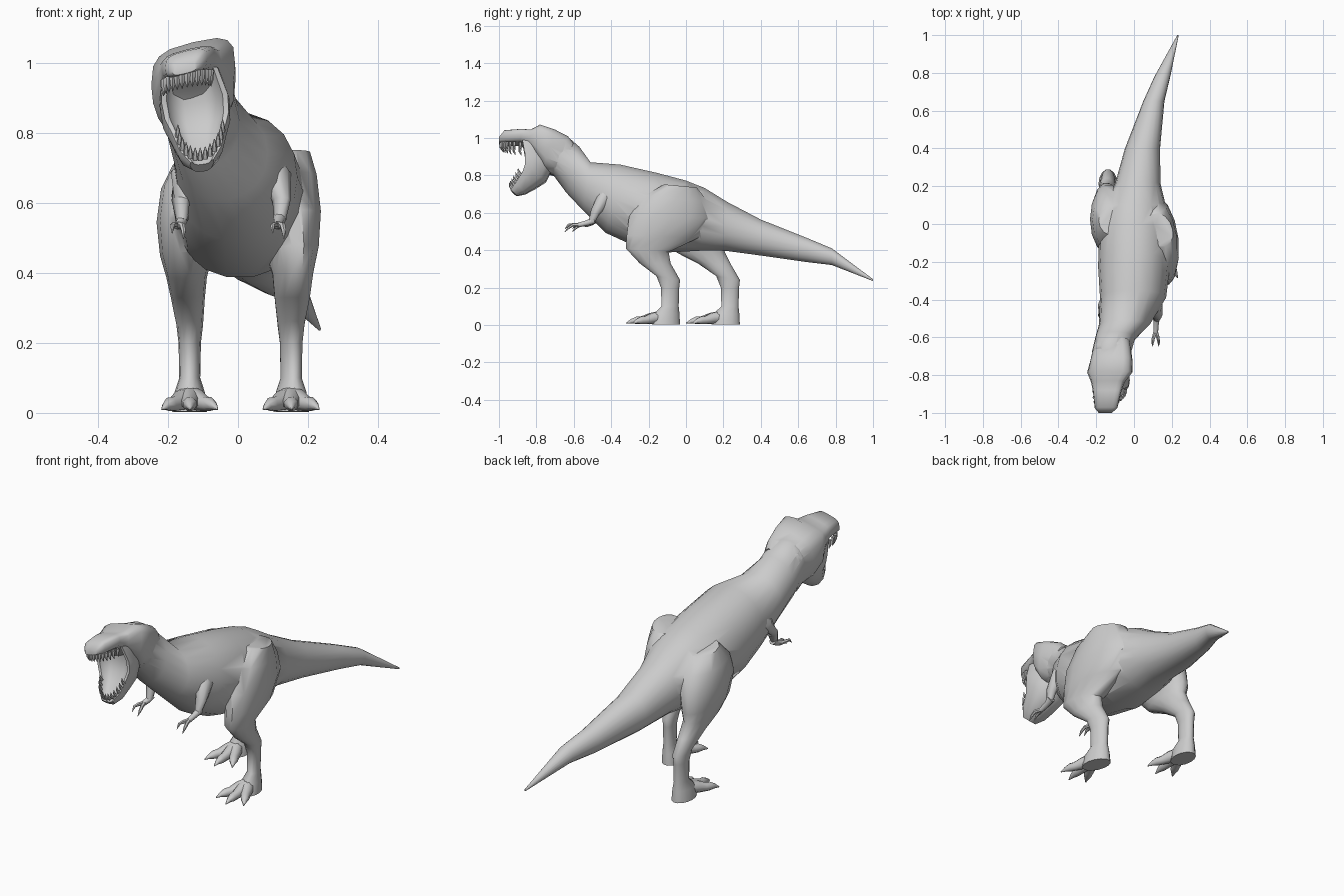
import bpy, bmesh
from math import sin, cos, pi, radians, copysign
from mathutils import Vector

if "Cube" in bpy.data.objects:
    bpy.data.objects.remove(bpy.data.objects["Cube"])


def skin(bm, rings):
    """Bridge a list of closed point rings and cap both ends."""
    rows = [[bm.verts.new(p) for p in r] for r in rings]
    n = len(rows[0])
    for a, b in zip(rows, rows[1:]):
        for i in range(n):
            j = (i + 1) % n
            bm.faces.new((a[i], a[j], b[j], b[i]))
    bm.faces.new(rows[0])
    bm.faces.new(rows[-1])


def smooth(ob, angle=50):
    bpy.ops.object.select_all(action='DESELECT')
    ob.select_set(True)
    bpy.context.view_layer.objects.active = ob
    bpy.ops.object.shade_smooth_by_angle(angle=radians(angle))


def finish(bm, name):
    bmesh.ops.recalc_face_normals(bm, faces=bm.faces[:])
    me = bpy.data.meshes.new(name)
    bm.to_mesh(me)
    bm.free()
    ob = bpy.data.objects.new(name, me)
    bpy.context.collection.objects.link(ob)
    smooth(ob)
    return ob


def oval(n=16, e=1.0):
    """Cross-section: s across (-1..1), t from lower (0) to upper (1)."""
    f = lambda v: copysign(abs(v) ** e, v)
    return [(f(cos(2 * pi * i / n)), 0.5 + 0.5 * f(sin(2 * pi * i / n))) for i in range(n)]


def loft(name, sections, profile, roll=0.0, lean=0.0):
    """Sections: upper y, z, lower y, z, centre x, half width."""
    bm = bmesh.new()
    rings = []
    for y1, z1, y0, z0, x, w in sections:
        rings.append([Vector((x + s * w + lean * w * (t - .5), y0 + (y1 - y0) * t,
                              z0 + (z1 - z0) * t + roll * s * w)) for s, t in profile])
    skin(bm, rings)
    return finish(bm, name)


def tube(bm, pts, radii, n=8):
    pts = [Vector(p) for p in pts]
    rings = []
    for i, (p, r) in enumerate(zip(pts, radii)):
        d = (pts[min(i + 1, len(pts) - 1)] - pts[max(i - 1, 0)]).normalized()
        u = d.cross(Vector((0.31, 0.1, 0.95)) if abs(d.z) < 0.8 else Vector((1, 0, 0))).normalized()
        v = d.cross(u)
        rings.append([p + r * (u * cos(2 * pi * k / n) + v * sin(2 * pi * k / n)) for k in range(n)])
    skin(bm, rings)


# Neck, trunk and tail
body = loft("body", [
    (-.70, 1.01, -.76, .82, -.12, .085),
    (-.64, 1.015, -.71, .80, -.118, .104),
    (-.57, .955, -.64, .705, -.10, .106),
    (-.51, .872, -.55, .61, -.05, .135),
    (-.35, .86, -.43, .49, -.005, .175),
    (-.15, .815, -.30, .43, .0, .19),
    (.0, .775, -.10, .385, .005, .19),
    (.10, .735, .08, .395, .005, .165),
    (.22, .66, .21, .395, .02, .12),
    (.40, .565, .40, .37, .045, .093),
    (.65, .465, .65, .335, .105, .056),
    (.78, .41, .78, .32, .15, .042),
    (1.0, .245, 1.0, .235, .233, .004)], oval(18, .95))

# Upper head with square brows, rolled slightly to one side
parts = [loft("upper_head", [
    (-1.0, 1.00, -1.0, .97, -.152, .035),
    (-.97, 1.035, -.978, .965, -.148, .06),
    (-.88, 1.04, -.885, .965, -.142, .076),
    (-.83, 1.035, -.84, .94, -.138, .09),
    (-.78, 1.06, -.79, .87, -.128, .12),
    (-.70, 1.035, -.76, .82, -.12, .113),
    (-.63, 1.0, -.69, .80, -.116, .10),
    (-.60, .965, -.66, .76, -.11, .09)], oval(16, .6), roll=.24)]

# Lower jaw and cheeks: a shallow trough closing the back of the mouth
half = [(.3, .68), (.6, .75), (.8, 1), (.95, 1), (1, .7), (.8, .25), (.4, 0)]
trough = half + [(-s, t) for s, t in reversed(half)]
loft("lower_jaw", [
    (-.875, .98, -.72, .96, -.137, .082),
    (-.86, .90, -.70, .86, -.124, .10),
    (-.86, .85, -.75, .765, -.118, .096),
    (-.874, .81, -.81, .727, -.113, .08),
    (-.91, .755, -.86, .70, -.107, .062),
    (-.938, .72, -.905, .69, -.103, .034)], trough, roll=.12)

# Teeth around both jaw edges
bm = bmesh.new()
for i in range(15):
    a = radians(-88 + 176 * i / 14)
    s, c = sin(a), max(cos(a), 0)
    x = .068 * s
    top = Vector((-.145 + x, -.875 - .113 * c ** .7, .965 + .01 * c + .2 * x))
    tube(bm, [top, top + Vector((0, -.002, -.024)), top + Vector((0, .006, -.045))], [.01, .008, .001], 5)
    if i % 14 == 0:
        continue
    x = .066 * s
    low = Vector((-.108 + x, -.868 - .062 * c, .822 - .098 * c + .12 * x))
    tube(bm, [low, low + Vector((0, -.012, .018)), low + Vector((0, -.015, .034))], [.009, .006, .001], 5)
finish(bm, "teeth")

# Legs: thighs differ by stride and lean into the hips, shank and foot are shared
thighs = {
    "right": [(-.12, .752, .06, .735, .135, .07),
              (-.23, .69, .12, .66, .132, .092),
              (-.31, .58, .15, .57, .136, .1),
              (-.322, .48, .07, .465, .152, .078),
              (-.325, .41, -.09, .39, .157, .058),
              (-.25, .33, -.08, .33, .155, .05)],
    "left": [(-.06, .725, .10, .69, -.115, .072),
             (-.13, .66, .17, .62, -.125, .095),
             (-.16, .56, .21, .53, -.135, .098),
             (-.12, .46, .22, .44, -.148, .075),
             (-.05, .385, .21, .39, -.147, .058),
             (.06, .33, .245, .32, -.143, .048)]}
shank = [(-.16, .262, -.03, .24, .038), (-.135, .20, -.035, .20, .032),
         (-.132, .10, -.038, .10, .03), (-.175, .06, -.033, .06, .043),
         (-.185, .004, -.03, .002, .05)]
for side, cx, dy, lean in (("right", .152, 0, .5), ("left", -.138, .32, 0)):
    lower = [(y1 + dy, z1, y0 + dy, z0, cx, w) for y1, z1, y0, z0, w in shank]
    parts.append(loft(side + "_leg", thighs[side] + lower, oval(14), lean=lean))
    # Three splayed toes with claws
    bm = bmesh.new()
    for ang, ln in ((-28, .17), (0, .185), (28, .17)):
        d = Vector((sin(radians(ang)), -cos(radians(ang)), 0))
        o = Vector((cx, -.135 + dy, 0))
        tube(bm, [o + d * ln * f + Vector((0, 0, z)) for f, z in
                  ((-.1, .045), (.3, .036), (.55, .026), (.7, .025), (.85, .02), (1, .01))],
             [.036, .03, .022, .021, .012, .002])
    finish(bm, side + "_toes")

# Small arms with two fingers, shoulders sunk into the chest
for side, sgn, sx, hx, dy in (("right", 1, .12, .115, 0), ("left", -1, -.16, -.172, .04)):
    bm = bmesh.new()
    tube(bm, [(sx - sgn * .05, -.38, .75), (sx - sgn * .008, -.435, .675),
              (sx + sgn * .004, -.485, .605), (sx, -.505, .55)], [.03, .042, .026, .016])
    tube(bm, [(sx, -.49, .56), (sx - .003, -.53 + dy * .5, .545), (hx, -.575 + dy, .535)],
         [.02, .015, .013])
    for off, z in ((-.016, .525), (.016, .51)):
        tube(bm, [(hx, -.565 + dy, .535), (hx + off * .8, -.605 + dy, .536),
                  (hx + off, -.628 + dy, z + .01), (hx + off, -.648 + dy, z - .012)],
             [.011, .009, .007, .001], 6)
    finish(bm, side + "_arm")

# Weld head and legs to the body as one skin
for ob in parts:
    mod = body.modifiers.new("weld", 'BOOLEAN')
    mod.operation, mod.solver, mod.object = 'UNION', 'EXACT', ob
    bpy.context.view_layer.objects.active = body
    bpy.ops.object.modifier_move_to_index(modifier=mod.name, index=0)
    bpy.ops.object.modifier_apply(modifier=mod.name)
    bpy.data.objects.remove(ob)
smooth(body, 60)
